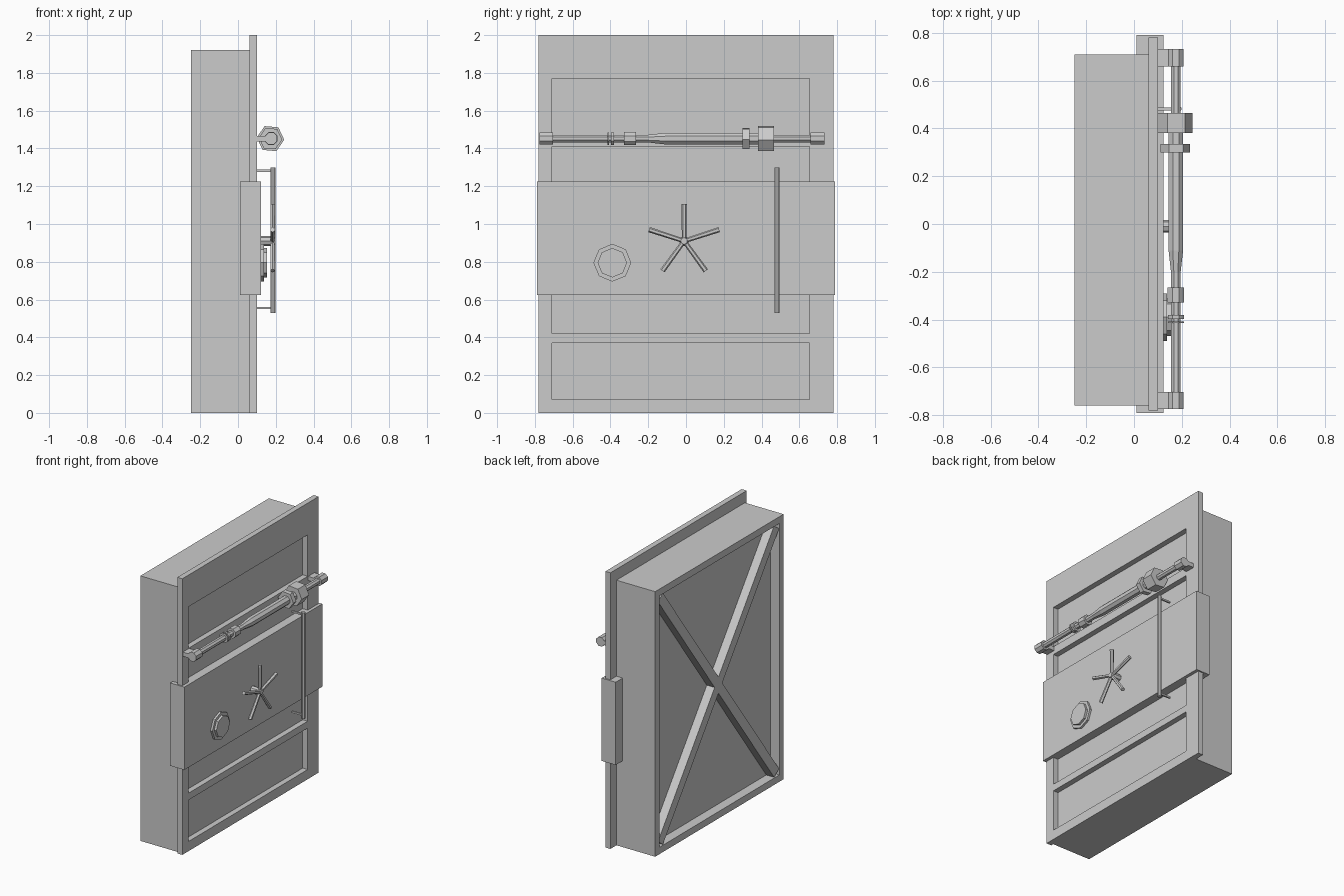
import bpy, bmesh
from math import radians, cos, sin, atan2, hypot
from mathutils import Matrix, Vector

if "Cube" in bpy.data.objects:
    bpy.data.objects.remove(bpy.data.objects["Cube"])


def finish(name, bm):
    bmesh.ops.recalc_face_normals(bm, faces=bm.faces)
    me = bpy.data.meshes.new(name)
    bm.to_mesh(me)
    bm.free()
    ob = bpy.data.objects.new(name, me)
    bpy.context.collection.objects.link(ob)
    return ob


def add_box(bm, x, y, z, rot=Matrix()):
    c = Vector((sum(x) / 2, sum(y) / 2, sum(z) / 2))
    s = Matrix.Diagonal((x[1] - x[0], y[1] - y[0], z[1] - z[0], 1))
    return bmesh.ops.create_cube(bm, size=1, matrix=Matrix.Translation(c) @ rot @ s)


def add_lathe(bm, p0, axis, profile, n, turn=0.0):
    """Faceted solid: profile of (distance along axis, radius) from p0."""
    axis = Vector(axis).normalized()
    u = axis.cross(Vector((1, 0, 0)) if abs(axis.x) < 0.5 else Vector((0, 0, 1))).normalized()
    v = axis.cross(u)
    rings = []
    for d, r in profile:
        rings.append([bm.verts.new(Vector(p0) + axis * d + r * (
            u * cos(turn + i * radians(360) / n) + v * sin(turn + i * radians(360) / n)))
            for i in range(n)])
    for a, b in zip(rings, rings[1:]):
        for i in range(n):
            bm.faces.new((a[i], a[(i + 1) % n], b[(i + 1) % n], b[i]))
    bm.faces.new(rings[0])
    bm.faces.new(rings[-1])


# Door body with recessed back
bm = bmesh.new()
add_box(bm, (-0.25, 0.06), (-0.76, 0.71), (0, 1.92))
back = min(bm.faces, key=lambda f: f.calc_center_median().x)
bmesh.ops.inset_region(bm, faces=[back], thickness=0.07)
inner = bmesh.ops.extrude_discrete_faces(bm, faces=[back])["faces"]
bmesh.ops.translate(bm, verts=inner[0].verts, vec=(0.07, 0, 0))
finish("door_body", bm)

# Crossed braces in the back recess
for side, name in ((1, "brace_rising"), (-1, "brace_falling")):
    bm = bmesh.new()
    dy, dz = 1.33, 1.78
    half = hypot(dy, dz) / 2
    rot = Matrix.Rotation(-side * atan2(dy, dz), 4, 'X')
    add_box(bm, (-0.243, -0.175), (-0.06, 0.01), (0.96 - half, 0.96 + half), rot)
    finish(name, bm)

# Front plate with three windows
ys = [-0.78, -0.71, 0.655, 0.78]
zs = [0, 0.07, 0.37, 0.42, 1.41, 1.47, 1.77, 2.0]
bm = bmesh.new()
grid = [[bm.verts.new((0.06, y, z)) for z in zs] for y in ys]
for i in range(3):
    for j in range(7):
        if not (i == 1 and j in (1, 3, 5)):
            bm.faces.new((grid[i][j], grid[i + 1][j], grid[i + 1][j + 1], grid[i][j + 1]))
ext = bmesh.ops.extrude_face_region(bm, geom=bm.faces[:], use_keep_orig=True)["geom"]
bmesh.ops.translate(bm, verts=[g for g in ext if isinstance(g, bmesh.types.BMVert)],
                    vec=(0.04, 0, 0))
finish("front_plate", bm)

# Lock band across the middle
bm = bmesh.new()
add_box(bm, (0.01, 0.123), (-0.79, 0.79), (0.625, 1.225))
finish("lock_band", bm)

# Stepped octagonal dial
bm = bmesh.new()
add_lathe(bm, (0.12, -0.39, 0.795), (1, 0, 0),
          [(0, 0.1), (0.018, 0.1), (0.018, 0.078), (0.034, 0.078)], 8)
finish("dial", bm)

# Five-spoke wheel
bm = bmesh.new()
hub = Vector((0.12, -0.01, 0.91))
add_lathe(bm, hub, (1, 0, 0), [(0, 0.026), (0.05, 0.026), (0.078, 0.018)], 8)
for k in range(5):
    a = radians(90 + 72 * k)
    add_lathe(bm, hub + Vector((0.063, 0, 0)), (0, cos(a), sin(a)),
              [(0.012, 0.012), (0.195, 0.014)], 6)
finish("spoke_wheel", bm)

# Tall pull handle with two stand-offs
bm = bmesh.new()
add_lathe(bm, (0.185, 0.482, 0.53), (0, 0, 1), [(0, 0.014), (0.77, 0.014)], 8, radians(22.5))
for z in (0.555, 1.282):
    add_box(bm, (0.095, 0.18), (0.476, 0.488), (z - 0.006, z + 0.006))
finish("pull_handle", bm)

# Piston: stepped rod and cylinder
PX, PZ = 0.175, 1.452
bm = bmesh.new()
add_lathe(bm, (PX, 0, PZ), (0, 1, 0),
          [(-0.76, 0.022), (-0.2, 0.022), (-0.11, 0.033), (0.4, 0.033),
           (0.4, 0.022), (0.72, 0.022)], 8, radians(22.5))
finish("piston_rod", bm)

# Piston collars: (start, end, radius, sides)
for name, y0, y1, r, n in (("thin_ring_outer", -0.415, -0.408, 0.036, 8),
                           ("thin_ring_inner", -0.398, -0.38, 0.036, 8),
                           ("collar", -0.328, -0.265, 0.037, 8),
                           ("flange", 0.3, 0.335, 0.062, 6),
                           ("hex_nut", 0.38, 0.465, 0.073, 6)):
    bm = bmesh.new()
    add_lathe(bm, (PX - (0.003 if n == 6 else 0), y0, PZ), (0, 1, 0),
              [(0, r), (y1 - y0, r)], n, radians(95 if n == 6 else 22.5))
    finish(name, bm)

# Piston end mounts
for name, y0 in (("mount_left", -0.775), ("mount_right", 0.66)):
    bm = bmesh.new()
    add_lathe(bm, (PX, y0, PZ), (0, 1, 0), [(0, 0.035), (0.072, 0.035)], 8, radians(22.5))
    add_box(bm, (0.095, PX), (y0, y0 + 0.072), (PZ - 0.015, PZ + 0.015))
    finish(name, bm)
